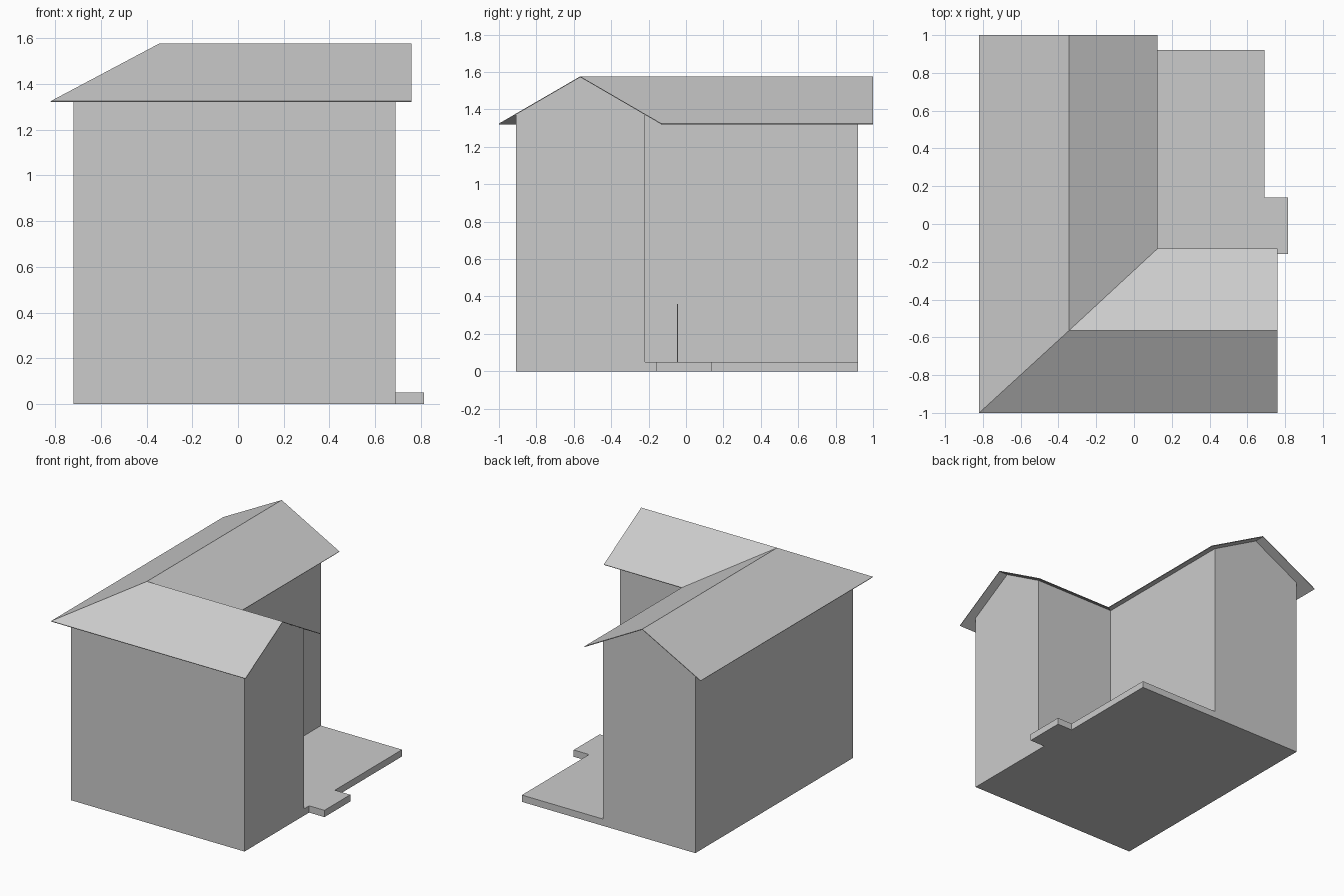
import bpy, bmesh

if "Cube" in bpy.data.objects:
    bpy.data.objects.remove(bpy.data.objects["Cube"])

FLOOR = 0.05                     # top of the slab
RIDGE, EAVE = 1.577, 1.325       # roof heights
WALL, PEAK = 1.374, 1.573        # wall heights under the roof
XR, YR = -0.345, -0.565          # ridge lines of the back and front wings


def make(name, polys):
    """Mesh object from polygons, welding shared corners."""
    bm = bmesh.new()
    for p in polys:
        bm.faces.new([bm.verts.new(c) for c in p])
    bmesh.ops.remove_doubles(bm, verts=bm.verts, dist=1e-4)
    me = bpy.data.meshes.new(name)
    bm.to_mesh(me)
    bm.free()
    ob = bpy.data.objects.new(name, me)
    bpy.context.collection.objects.link(ob)
    return ob


def prism(name, outline, z0, z1):
    """Vertical prism from a counter-clockwise outline."""
    n = len(outline)
    lo = [(x, y, z0) for x, y in outline]
    hi = [(x, y, z1) for x, y in outline]
    sides = [(lo[i], lo[(i + 1) % n], hi[(i + 1) % n], hi[i]) for i in range(n)]
    return make(name, [lo[::-1], hi] + sides)


# Floor slab with the entrance step as one outline
prism("floor_slab", [(-0.72, -0.91), (0.69, -0.91), (0.69, -0.16), (0.815, -0.16),
                     (0.815, 0.14), (0.69, 0.14), (0.69, 0.92), (-0.72, 0.92)], 0, FLOOR)

# L-shaped walls, with a gable peak on the two end walls
plan = [(-0.72, -0.91), (0.69, -0.91), (0.69, -0.22), (0.03, -0.22),
        (0.03, 0.92), (-0.72, 0.92)]
peaks = {1: (0.69, YR, PEAK), 4: (XR, 0.92, PEAK)}
walls = []
for i, a in enumerate(plan):
    b = plan[(i + 1) % len(plan)]
    top = [(*b, WALL)] + ([peaks[i]] if i in peaks else []) + [(*a, WALL)]
    walls.append([(*a, FLOOR), (*b, FLOOR)] + top)
make("walls", walls)

# Thin roof: hip on the outer corner, valley on the inner corner
hip, valley = (-0.82, -1, EAVE), (0.125, -0.13, EAVE)
meet = (XR, YR, RIDGE)
back_end, side_end = (XR, 1, RIDGE), (0.76, YR, RIDGE)
roof = make("roof", [
    [hip, meet, back_end, (-0.82, 1, EAVE)],
    [meet, valley, (0.125, 1, EAVE), back_end],
    [hip, (0.76, -1, EAVE), side_end, meet],
    [meet, side_end, (0.76, -0.13, EAVE), valley]])
sol = roof.modifiers.new("thickness", 'SOLIDIFY')
sol.thickness = 0.005
sol.offset = -1

# Slim upright strip beside the entrance wall
prism("wall_strip", [(0.03, -0.048), (0.04, -0.048), (0.04, -0.042), (0.03, -0.042)],
      FLOOR, 0.36)
